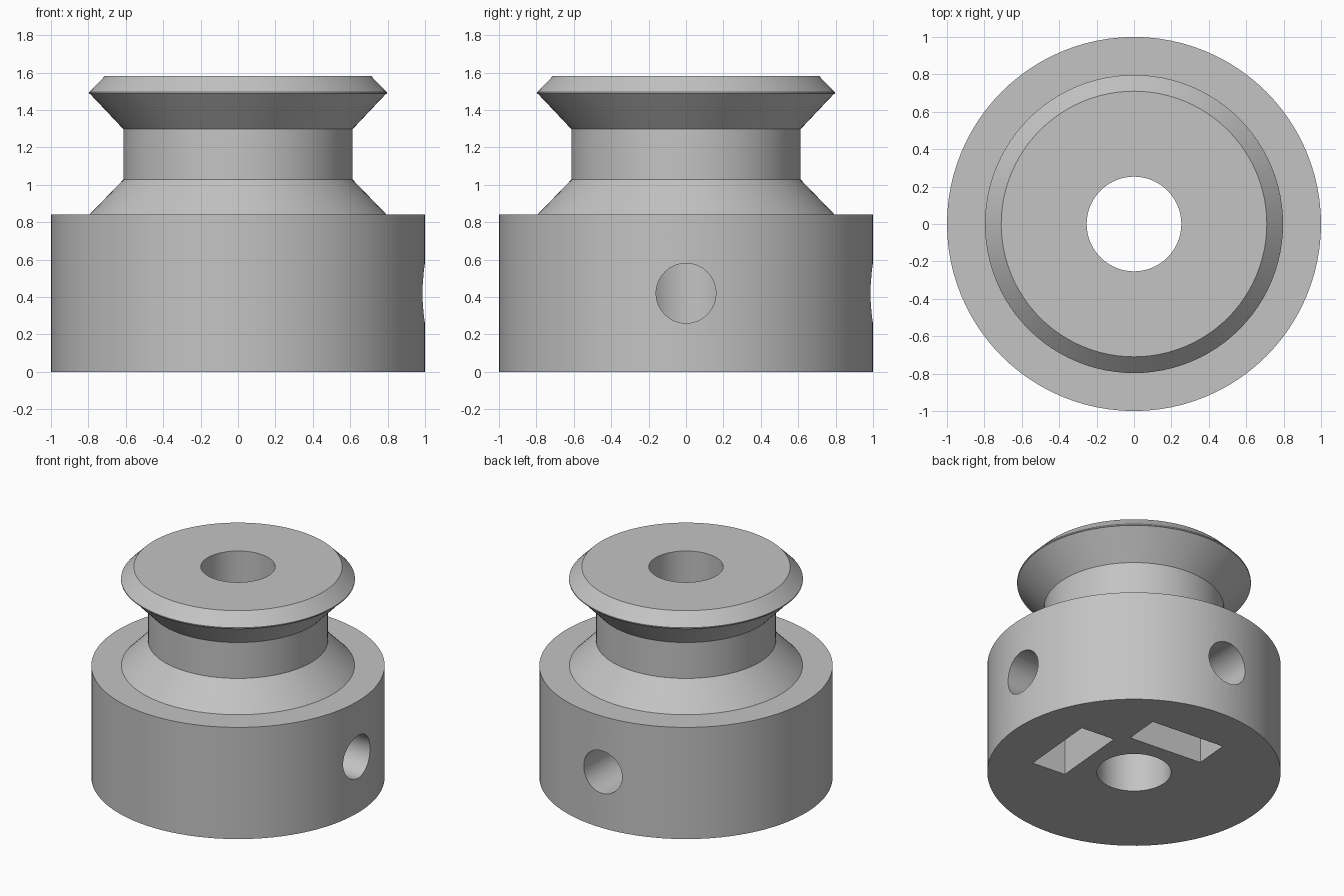
import bpy, bmesh, math
from mathutils import Matrix, Vector

cube = bpy.data.objects.get("Cube")
if cube:
    bpy.data.objects.remove(cube, do_unlink=True)

SEGMENTS = 96
BORE = 0.253

grey = bpy.data.materials.new("plain grey")
grey.use_nodes = True
colour = (0.55, 0.55, 0.55, 1)
grey.diffuse_color = colour
grey.node_tree.nodes["Principled BSDF"].inputs["Base Color"].default_value = colour


def add_object(name, bm):
    bmesh.ops.recalc_face_normals(bm, faces=bm.faces)
    mesh = bpy.data.meshes.new(name)
    bm.to_mesh(mesh)
    bm.free()
    mesh.materials.append(grey)
    obj = bpy.data.objects.new(name, mesh)
    bpy.context.collection.objects.link(obj)
    return obj


def lathe(name, profile):
    """Turn a closed (radius, height) outline around z."""
    bm = bmesh.new()
    verts = [bm.verts.new((r, 0, z)) for r, z in profile]
    edges = [bm.edges.new((a, b)) for a, b in zip(verts, verts[1:] + verts[:1])]
    bmesh.ops.spin(bm, geom=verts + edges, axis=(0, 0, 1), cent=(0, 0, 0),
                   angle=math.tau, steps=SEGMENTS, use_merge=True)
    bmesh.ops.remove_doubles(bm, verts=bm.verts, dist=1e-5)
    return add_object(name, bm)


def cut(target, cutter):
    """Subtract the cutter from the target, then discard it."""
    cutter.hide_render = True
    mod = target.modifiers.new("cut", "BOOLEAN")
    mod.operation = "DIFFERENCE"
    mod.solver = "EXACT"
    mod.object = cutter
    bpy.context.view_layer.objects.active = target
    bpy.ops.object.modifier_apply(modifier=mod.name)
    bpy.data.objects.remove(cutter, do_unlink=True)


def screw_hole(angle):
    inner, outer = 0.05, 1.1
    bm = bmesh.new()
    place = (Matrix.Rotation(angle, 4, "Z")
             @ Matrix.Translation(((inner + outer) / 2, 0, 0.42))
             @ Matrix.Rotation(math.pi / 2, 4, "Y"))
    bmesh.ops.create_cone(bm, cap_ends=True, segments=48, radius1=0.16,
                          radius2=0.16, depth=outer - inner, matrix=place)
    return add_object("screw_hole_cutter", bm)


def nut_slot(angle):
    bottom, top = -0.1, 0.71
    bm = bmesh.new()
    place = (Matrix.Rotation(angle, 4, "Z")
             @ Matrix.Translation((0.505, 0, (bottom + top) / 2))
             @ Matrix.Diagonal(Vector((0.267, 0.583, top - bottom, 1))))
    bmesh.ops.create_cube(bm, size=1, matrix=place)
    return add_object("nut_slot_cutter", bm)


# Hub, grooved wheel and bore in one turned outline
pulley = lathe("pulley_body", [
    (BORE, 0), (1, 0), (1, 0.84),            # hub
    (0.795, 0.84), (0.613, 1.028),           # lower flange slope
    (0.613, 1.298), (0.79, 1.485),           # groove and upper slope
    (0.797, 1.487), (0.797, 1.495),          # rim
    (0.71, 1.583), (BORE, 1.583),            # top chamfer
])

# Two radial screw holes, each with a slightly turned nut slot underneath
for side in (0, math.pi / 2):
    cut(pulley, screw_hole(side))
    cut(pulley, nut_slot(side - math.radians(5)))

bpy.ops.object.select_all(action="DESELECT")
pulley.select_set(True)
bpy.context.view_layer.objects.active = pulley
bpy.ops.object.shade_smooth_by_angle(angle=math.radians(25))
